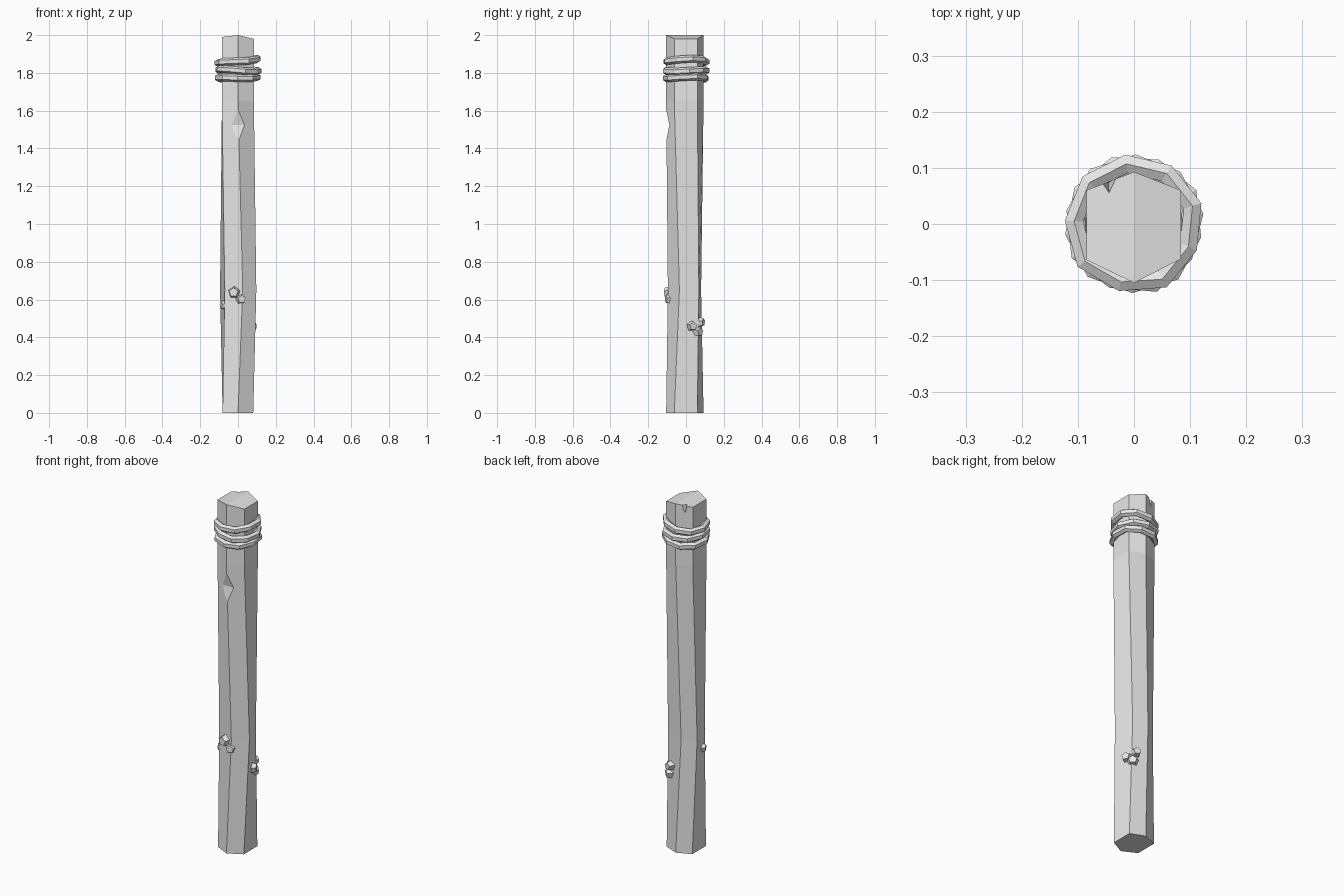
import bpy, bmesh
from math import sin, cos, pi, radians
from mathutils import Vector, Matrix

cube = bpy.data.objects.get("Cube")
if cube:
    bpy.data.objects.remove(cube, do_unlink=True)

grey = bpy.data.materials.new("plain grey")
grey.use_nodes = True
grey.diffuse_color = (0.8, 0.8, 0.8, 1)
grey.node_tree.nodes["Principled BSDF"].inputs["Base Color"].default_value = (0.8, 0.8, 0.8, 1)


def finish(name, bm):
    """Turn a bmesh into a flat-shaded object."""
    bmesh.ops.recalc_face_normals(bm, faces=bm.faces[:])
    mesh = bpy.data.meshes.new(name)
    bm.to_mesh(mesh)
    bm.free()
    mesh.materials.append(grey)
    obj = bpy.data.objects.new(name, mesh)
    bpy.context.collection.objects.link(obj)
    return obj


def loft(name, rings):
    """Skin a stack of hexagonal rings, with a ridge across each end."""
    bm = bmesh.new()
    loops = [[bm.verts.new(p) for p in ring] for ring in rings]
    for low, high in zip(loops, loops[1:]):
        for i in range(6):
            j = (i + 1) % 6
            bm.faces.new((low[i], low[j], high[j], high[i]))
    for ring in (loops[0], loops[-1]):
        bm.faces.new(ring[:4])
        bm.faces.new((ring[0], ring[3], ring[4], ring[5]))
    return finish(name, bm)


def carve(target, cutter):
    """Cut one object out of another and discard the cutter."""
    cutter.hide_render = True
    mod = target.modifiers.new("carve", 'BOOLEAN')
    mod.operation = 'DIFFERENCE'
    mod.solver = 'EXACT'
    mod.object = cutter
    bpy.context.view_layer.objects.active = target
    bpy.ops.object.modifier_apply(modifier=mod.name)
    bpy.data.objects.remove(cutter, do_unlink=True)


# Post: six-sided trunk that twists slightly near its lower third
end = [(0, -.105), (.084, -.062), (.084, .06), (0, .093), (-.085, .06), (-.085, -.064)]
bend = [(.025, -.096), (.097, -.035), (.066, .068), (-.025, .08), (-.095, .035), (-.07, -.07)]
tips = [2.0, 1.98, 1.98, 2.0, 1.99, 1.99]
post = loft("post", [
    [(x * .96, y, 0) for x, y in end],
    [(x, y, .65) for x, y in bend],
    [(x, y, 1.65) for x, y in end],
    [(x, y, z) for (x, y), z in zip(end, tips)]])

# Axe chip on the front edge
bm = bmesh.new()
wedge = [(-.088, 1.525), (-.125, 1.7), (-.125, 1.33)]
sides = [[bm.verts.new((x, y, z)) for y, z in wedge] for x in (-.1, .1)]
for side in sides:
    bm.faces.new(side)
for i in range(3):
    j = (i + 1) % 3
    bm.faces.new((sides[0][i], sides[0][j], sides[1][j], sides[1][i]))
carve(post, finish("chip_cutter", bm))

# Split in the top rim at the back
bm = bmesh.new()
bmesh.ops.create_cone(bm, cap_ends=True, segments=3, radius1=0, radius2=.028, depth=.08,
                      matrix=Matrix.Translation((-.046, .073, 1.985)) @ Matrix.Rotation(radians(-55), 4, 'Z'))
carve(post, finish("split_cutter", bm))


# Rope bindings: faceted, uneven, tilted loops
def binding(name, z, tilt, phase, sides=9, section=6):
    bm = bmesh.new()
    loops = []
    for i in range(sides):
        a = 2 * pi * i / sides + phase
        radius = .108 + .004 * sin(3 * i + phase)
        height = z + tilt * cos(a) + .004 * sin(2 * a + phase)
        loop = []
        for k in range(section):
            b = 2 * pi * k / section + pi / 6
            r = radius + .019 * cos(b)
            loop.append(bm.verts.new((r * cos(a), r * sin(a), height + .02 * sin(b))))
        loops.append(loop)
    for i in range(sides):
        one, two = loops[i], loops[(i + 1) % sides]
        for k in range(section):
            m = (k + 1) % section
            bm.faces.new((one[k], two[k], two[m], one[m]))
    finish(name, bm)


binding("lower_binding", 1.774, .003, .5)
binding("middle_binding", 1.813, -.004, .15)
binding("upper_binding", 1.862, .011, .3)


# Knots: five-sided stubs pointing outwards
def knot(name, place, angle, size, depth=.045):
    out = Vector((cos(radians(angle)), sin(radians(angle)), 0))
    turn = out.to_track_quat('Z', 'Y').to_matrix().to_4x4()
    bm = bmesh.new()
    bmesh.ops.create_cone(bm, cap_ends=True, segments=5, radius1=size, radius2=size * .65,
                          depth=depth, matrix=Matrix.Translation(place) @ turn)
    finish(name, bm)


knot("front_knot_upper", (-.02, -.09, .638), -100, .038)
knot("front_knot_lower", (.015, -.084, .602), -75, .034)
knot("right_corner_knot", (-.076, -.045, .57), -155, .028, .03)
knot("back_knot_side", (.07, .03, .46), 25, .034)
knot("back_knot_low", (.058, .06, .43), 48, .034)
knot("back_knot_high", (.048, .072, .48), 70, .032)
